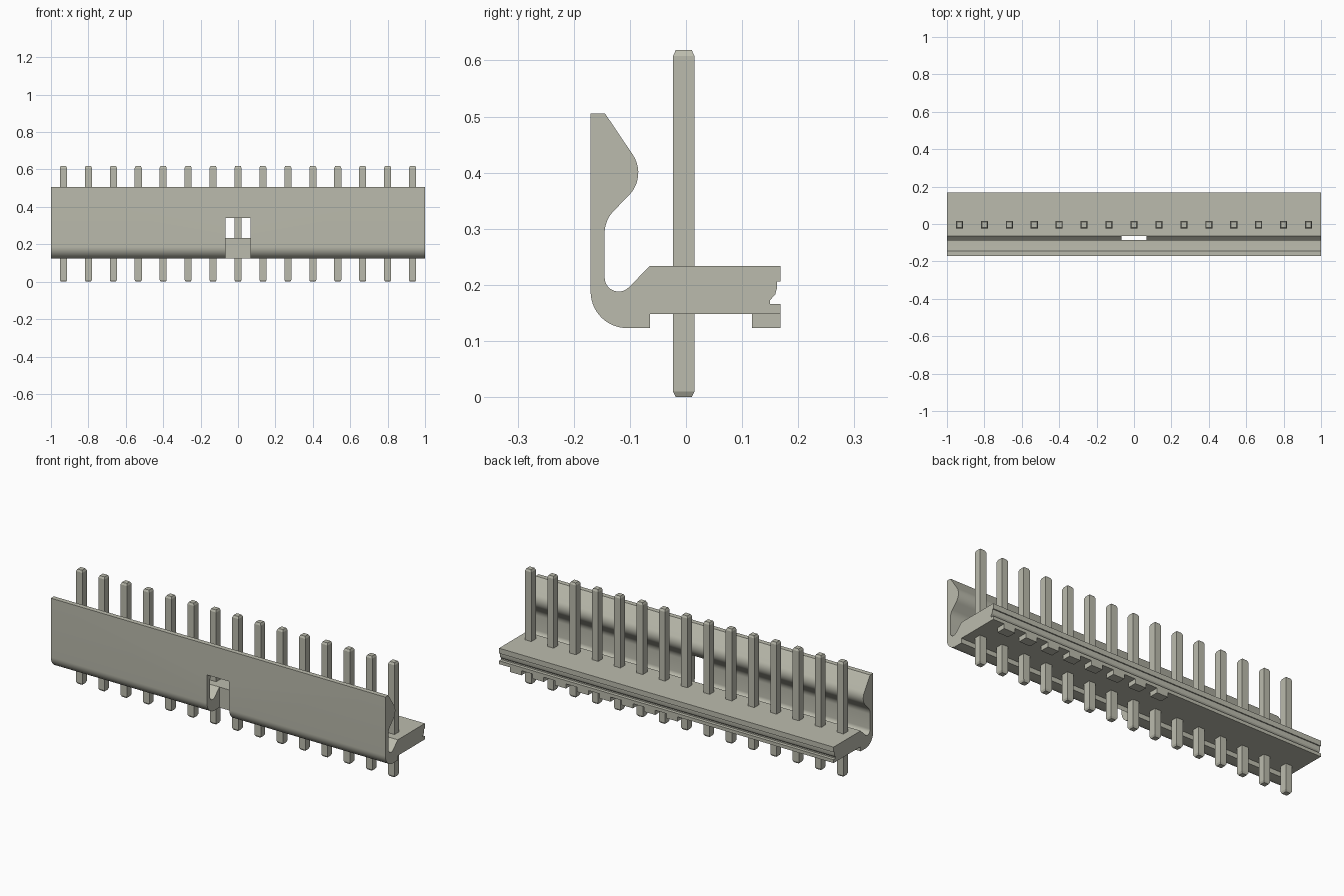
import bpy, bmesh
from math import sin, cos, radians

if "Cube" in bpy.data.objects:
    bpy.data.objects.remove(bpy.data.objects["Cube"], do_unlink=True)

plastic = bpy.data.materials.new("warm_grey")
plastic.use_nodes = True
COLOUR = (0.5, 0.5, 0.42, 1)
plastic.diffuse_color = COLOUR
plastic.node_tree.nodes["Principled BSDF"].inputs["Base Color"].default_value = COLOUR

PITCH = 2 / 15
PIN_Y, PIN_HALF = -0.004, 0.019


def finish(name, bm):
    bmesh.ops.recalc_face_normals(bm, faces=bm.faces)
    mesh = bpy.data.meshes.new(name)
    bm.to_mesh(mesh)
    bm.free()
    mesh.materials.append(plastic)
    obj = bpy.data.objects.new(name, mesh)
    bpy.context.collection.objects.link(obj)
    return obj


def box(name, low, high):
    bm = bmesh.new()
    bmesh.ops.create_cube(bm, size=1)
    for v in bm.verts:
        v.co = [(a + b) / 2 + c * (b - a) for a, b, c in zip(low, high, v.co)]
    return finish(name, bm)


def arc(cy, cz, r, start, end, steps=10):
    angles = [radians(start + (end - start) * i / steps) for i in range(steps + 1)]
    return [(cy + r * cos(a), cz + r * sin(a)) for a in angles]


# Housing: side profile of latch wall and base, swept along the row
profile = [(-0.17, 0.505), (-0.144, 0.505)]
profile += arc(-0.142, 0.4, 0.057, 34, -45)             # latch bump
profile += arc(-0.088, 0.292, 0.057, 135, 180)          # bump to wall
profile += arc(-0.12, 0.213, 0.025, 180, 315)           # inner bend
profile += [(-0.064, 0.234), (0.168, 0.234), (0.168, 0.206), (0.162, 0.206),
            (0.162, 0.194), (0.159, 0.183), (0.15, 0.173), (0.15, 0.166),
            (0.168, 0.166), (0.168, 0.148), (-0.064, 0.148), (-0.064, 0.123)]
profile += arc(-0.105, 0.188, 0.065, 270, 180, 14)      # outer bend

bm = bmesh.new()
face = bm.faces.new([bm.verts.new((-1, y, z)) for y, z in profile])
swept = bmesh.ops.extrude_face_region(bm, geom=[face])["geom"]
bmesh.ops.translate(bm, vec=(2, 0, 0),
                    verts=[g for g in swept if isinstance(g, bmesh.types.BMVert)])
housing = finish("housing", bm)

# Keying notch through the latch wall
cutter = box("notch_cutter", (-PITCH / 2, -0.3, 0), (PITCH / 2, -0.0641, 0.34))
cutter.hide_render = True
cut = housing.modifiers.new("notch", "BOOLEAN")
cut.operation = "DIFFERENCE"
cut.solver = "EXACT"
cut.object = cutter
bpy.context.view_layer.objects.active = housing
housing.select_set(True)
bpy.ops.object.modifier_apply(modifier="notch")
bpy.data.objects.remove(cutter, do_unlink=True)
bpy.ops.object.shade_smooth_by_angle(angle=radians(25))

# Standoff feet under the back edge of the left half
for i in range(8):
    x = i * PITCH
    box(f"foot_{i + 1}", (x - PITCH / 2, 0.118, 0.123), (x, 0.168, 0.149))


# Square pins with tapered tips
def pin(name, x):
    bm = bmesh.new()
    rings = []
    for z, h in ((0, 0.014), (0.01, PIN_HALF), (0.608, PIN_HALF), (0.619, 0.014)):
        rings.append([bm.verts.new((x + sx * h, PIN_Y + sy * h, z))
                      for sx, sy in ((-1, -1), (1, -1), (1, 1), (-1, 1))])
    for low, high in zip(rings, rings[1:]):
        for k in range(4):
            n = (k + 1) % 4
            bm.faces.new((low[k], low[n], high[n], high[k]))
    bm.faces.new(rings[0])
    bm.faces.new(rings[-1])
    finish(name, bm)


for i in range(15):
    pin(f"pin_{i + 1}", (i - 7) * PITCH)
